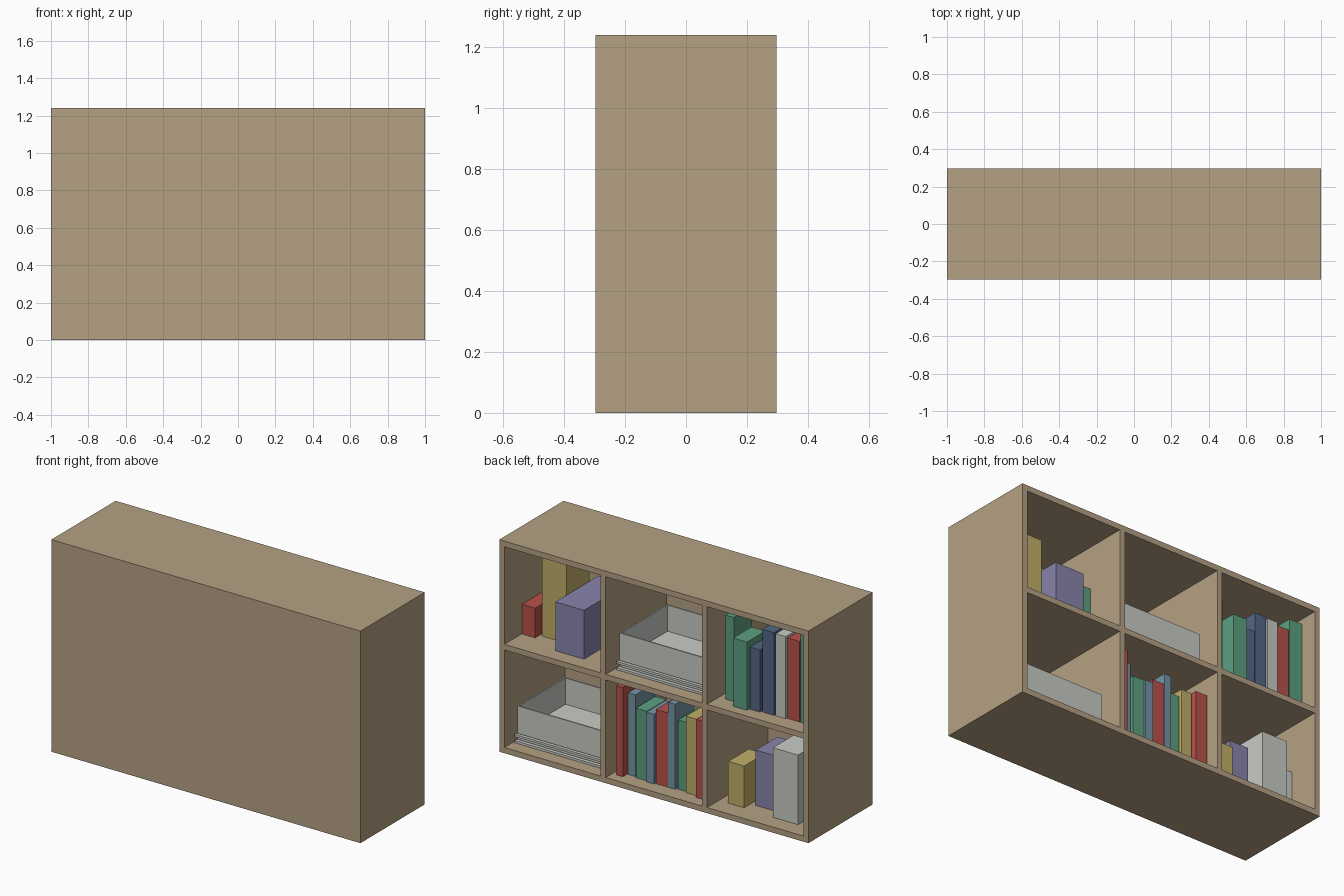
import bpy
import bmesh
from mathutils import Matrix, Vector

cube = bpy.data.objects.get("Cube")
if cube:
    bpy.data.objects.remove(cube, do_unlink=True)

HALF_DEPTH, HEIGHT, T = 0.297, 1.24, 0.033
CELL_W = (2 - 4 * T) / 3
FLOORS = {"lower": T, "upper": (HEIGHT + T) / 2}


def material(name, *rgb):
    mat = bpy.data.materials.new(name)
    mat.use_nodes = True
    mat.diffuse_color = (*rgb, 1)
    mat.node_tree.nodes["Principled BSDF"].inputs["Base Color"].default_value = (*rgb, 1)
    return mat


MATS = {
    "wood": material("tan wood", .46, .355, .23),
    "red": material("red", .49, .085, .07),
    "green": material("green", .11, .35, .22),
    "yellow": material("yellow", .53, .43, .14),
    "purple": material("purple", .25, .23, .41),
    "navy": material("navy blue", .09, .135, .24),
    "blue": material("grey blue", .18, .30, .38),
    "grey": material("light grey", .58, .60, .56),
}


def add_box(bm, lo, hi):
    lo, hi = Vector(lo), Vector(hi)
    bmesh.ops.create_cube(bm, size=1, matrix=Matrix.Translation((lo + hi) / 2)
                          @ Matrix.Diagonal((*(hi - lo), 1)))


def make_object(name, bm, color):
    mesh = bpy.data.meshes.new(name)
    bmesh.ops.recalc_face_normals(bm, faces=bm.faces)
    bm.to_mesh(mesh)
    bm.free()
    mesh.materials.append(MATS[color])
    obj = bpy.data.objects.new(name, mesh)
    bpy.context.collection.objects.link(obj)
    return obj


def box(name, color, lo, hi):
    bm = bmesh.new()
    add_box(bm, lo, hi)
    return make_object(name, bm, color)


def item(name, color, start, end, setback, bottom, top, depth):
    """Box placed by its distance from the left end and from the open side."""
    y = HALF_DEPTH - setback
    return box(name, color, (1 - end, y - depth, bottom), (1 - start, y, top))


# Case: closed front panel, uprights, top, bottom and middle boards
Y0 = -HALF_DEPTH
box("closed_panel", "wood", (-1, Y0, 0), (1, Y0 + T, HEIGHT))
for i, name in enumerate(("left_side", "left_divider", "right_divider", "right_side")):
    x = 1 - i * (CELL_W + T)
    box(name, "wood", (x - T, Y0 + T, 0), (x, HALF_DEPTH, HEIGHT))
for level, z in (("bottom", 0), ("middle", FLOORS["upper"] - T), ("top", HEIGHT - T)):
    for i in range(3):
        x = 1 - T - i * (CELL_W + T)
        box(f"{level}_board_{i + 1}", "wood",
            (x - CELL_W, Y0 + T, z), (x, HALF_DEPTH, z + T))

# Books and boxes: colour, start, end, setback, top, depth
ROWS = {
    ("upper", "left_books"): [
        ("red", .035, .12, .16, .81, .18),
        ("yellow", .135, .295, .20, 1.10, .21),
        ("purple", .30, .485, .09, .922, .40),
        ("green", .54, .652, .23, .955, .18),
    ],
    ("upper", "right_books"): [
        ("green", 1.385, 1.44, .11, 1.127, .17),
        ("green", 1.47, 1.56, .06, 1.035, .17),
        ("navy", 1.565, 1.63, .08, 1.0, .18),
        ("navy", 1.64, 1.715, .09, 1.12, .18),
        ("grey", 1.725, 1.79, .09, 1.117, .18),
        ("red", 1.795, 1.873, .10, 1.107, .18),
        ("green", 1.88, 1.964, .10, 1.175, .18),
    ],
    ("lower", "middle_books"): [
        ("red", .715, .757, .06, .555, .18),
        ("blue", .762, .81, .10, .51, .18),
        ("green", .82, .892, .09, .44, .18),
        ("blue", .895, .945, .08, .44, .18),
        ("red", .95, 1.027, .09, .467, .18),
        ("blue", 1.03, 1.075, .09, .53, .18),
        ("green", 1.085, 1.137, .10, .438, .18),
        ("yellow", 1.145, 1.212, .09, .48, .18),
        ("red", 1.225, 1.30, .07, .49, .18),
    ],
    ("lower", "right_books"): [
        ("yellow", 1.404, 1.507, .11, .277, .19),
        ("purple", 1.54, 1.66, .17, .357, .20),
        ("grey", 1.70, 1.863, .10, .44, .24),
        ("grey", 1.875, 1.964, .18, .33, .18),
    ],
}
for (level, group), books in ROWS.items():
    for n, (color, start, end, setback, top, depth) in enumerate(books):
        item(f"{level}_{group}_{n + 1}", color, start, end, setback,
             FLOORS[level], top, depth)


# Open tray resting on a stack of flat sheets
def tray_set(name, start, floor):
    for k in range(3):
        inset = .012 * (k % 2)
        z = floor + .018 * k
        item(f"{name}_sheet_{k + 1}", "grey", start - .012 + inset, start + .567 - inset,
             .08 + inset, z, z + .013, .46 - inset)
    w, t, z0, z1 = .555, .008, floor + .054, floor + .215
    y1 = HALF_DEPTH - .09
    y0 = y1 - .44
    x1 = 1 - start
    x0 = x1 - w
    bm = bmesh.new()
    add_box(bm, (x0, y0, z0), (x1, y1, z0 + t))
    for xa in (x0, x1 - t):
        add_box(bm, (xa, y0, z0 + t), (xa + t, y1, z1))
    for ya in (y0, y1 - t):
        add_box(bm, (x0 + t, ya, z0 + t), (x1 - t, ya + t, z1))
    make_object(name, bm, "grey")


tray_set("upper_tray", .715, FLOORS["upper"])
tray_set("lower_tray", .055, FLOORS["lower"])
